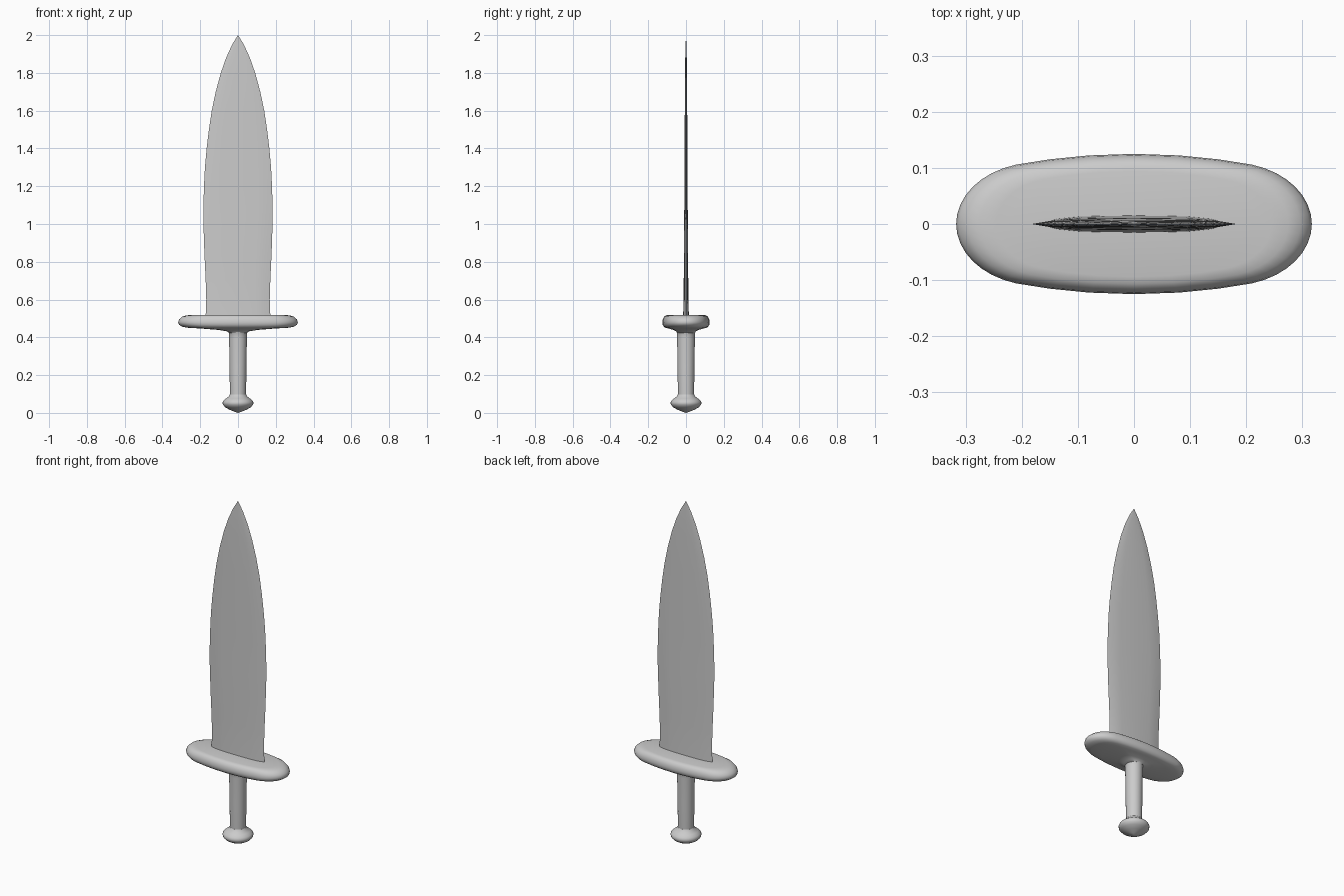
import bpy, bmesh, math

steel = bpy.data.materials.new("grey steel")
steel.diffuse_color = (0.6, 0.6, 0.6, 1)


def loft(name, rings, angle=40):
    """Skin a stack of equal-length point rings and cap both ends."""
    bm = bmesh.new()
    vs = [[bm.verts.new(p) for p in r] for r in rings]
    n = len(rings[0])
    for a, b in zip(vs, vs[1:]):
        for i in range(n):
            j = (i + 1) % n
            bm.faces.new((a[i], a[j], b[j], b[i]))
    bm.faces.new(vs[0][::-1])
    bm.faces.new(vs[-1])
    bmesh.ops.remove_doubles(bm, verts=bm.verts, dist=0.00005)
    bmesh.ops.recalc_face_normals(bm, faces=bm.faces)
    me = bpy.data.meshes.new(name)
    bm.to_mesh(me)
    bm.free()
    me.materials.append(steel)
    ob = bpy.data.objects.new(name, me)
    bpy.context.collection.objects.link(ob)
    bpy.ops.object.select_all(action='DESELECT')
    ob.select_set(True)
    bpy.context.view_layer.objects.active = ob
    bpy.ops.object.shade_smooth_by_angle(angle=math.radians(angle))
    return ob


def circle(r, z, n=32):
    return [(r * math.cos(2 * math.pi * i / n), r * math.sin(2 * math.pi * i / n), z)
            for i in range(n)]


# Blade: leaf outline (z, half width, half thickness) with a lens cross-section
blade = [(0.48, 0.17, 0.016), (0.52, 0.171, 0.015), (0.6, 0.168, 0.013),
         (0.7, 0.171, 0.012), (0.85, 0.178, 0.011), (1.0, 0.183, 0.010),
         (1.1, 0.183, 0.009), (1.2, 0.18, 0.0085), (1.3, 0.175, 0.008),
         (1.4, 0.166, 0.0075), (1.5, 0.154, 0.007), (1.6, 0.139, 0.0065),
         (1.7, 0.118, 0.006), (1.8, 0.091, 0.005), (1.88, 0.063, 0.004),
         (1.95, 0.031, 0.002), (2.0, 0.0004, 0.0002)]
half = [(1, 0), (0.8, 0.6), (0.55, 0.9), (0, 1), (-0.55, 0.9), (-0.8, 0.6)]
lens = half + [(-x, -y) for x, y in half]
loft("blade", [[(x * w, y * t, z) for x, y in lens] for z, w, t in blade], 30)

# Guard: long oval with rounded rim, blending down to the grip
HX, HY = 0.317, 0.125
end = [(0.17 + 0.147 * math.cos(a), 0.11 * math.sin(a))
       for a in (math.radians(-74 + 148 * i / 16) for i in range(17))]
side = [(x, 0.125 - 0.019 * (x / 0.21) ** 2) for x in (0.15, 0.08, 0, -0.08, -0.15)]
oval = end + side
oval += [(-x, -y) for x, y in oval]
guard = [(0.047, 0.047, 0.424), (0.06, 0.052, 0.432), (0.1, 0.065, 0.439),
         (0.2, 0.093, 0.447), (0.27, 0.11, 0.451), (0.298, 0.118, 0.457),
         (0.313, 0.124, 0.468), (0.317, 0.125, 0.48), (0.312, 0.123, 0.495),
         (0.296, 0.116, 0.509), (0.275, 0.107, 0.516), (0.245, 0.094, 0.519)]
loft("guard", [[(x * a / HX, y * b / HY, z) for x, y in oval] for a, b, z in guard])

# Grip: slim round handle flaring slightly at the top
loft("grip", [circle(r, z) for r, z in
              [(0.042, 0.08), (0.043, 0.12), (0.045, 0.25), (0.047, 0.4),
               (0.048, 0.425), (0.056, 0.44)]])

# Pommel: flattened knob with a shallow cone underneath
loft("pommel", [circle(r, z) for r, z in
                [(0.002, 0.0), (0.02, 0.007), (0.045, 0.017), (0.068, 0.03),
                 (0.08, 0.043), (0.082, 0.054), (0.077, 0.065), (0.064, 0.076),
                 (0.05, 0.086), (0.043, 0.098)]])
